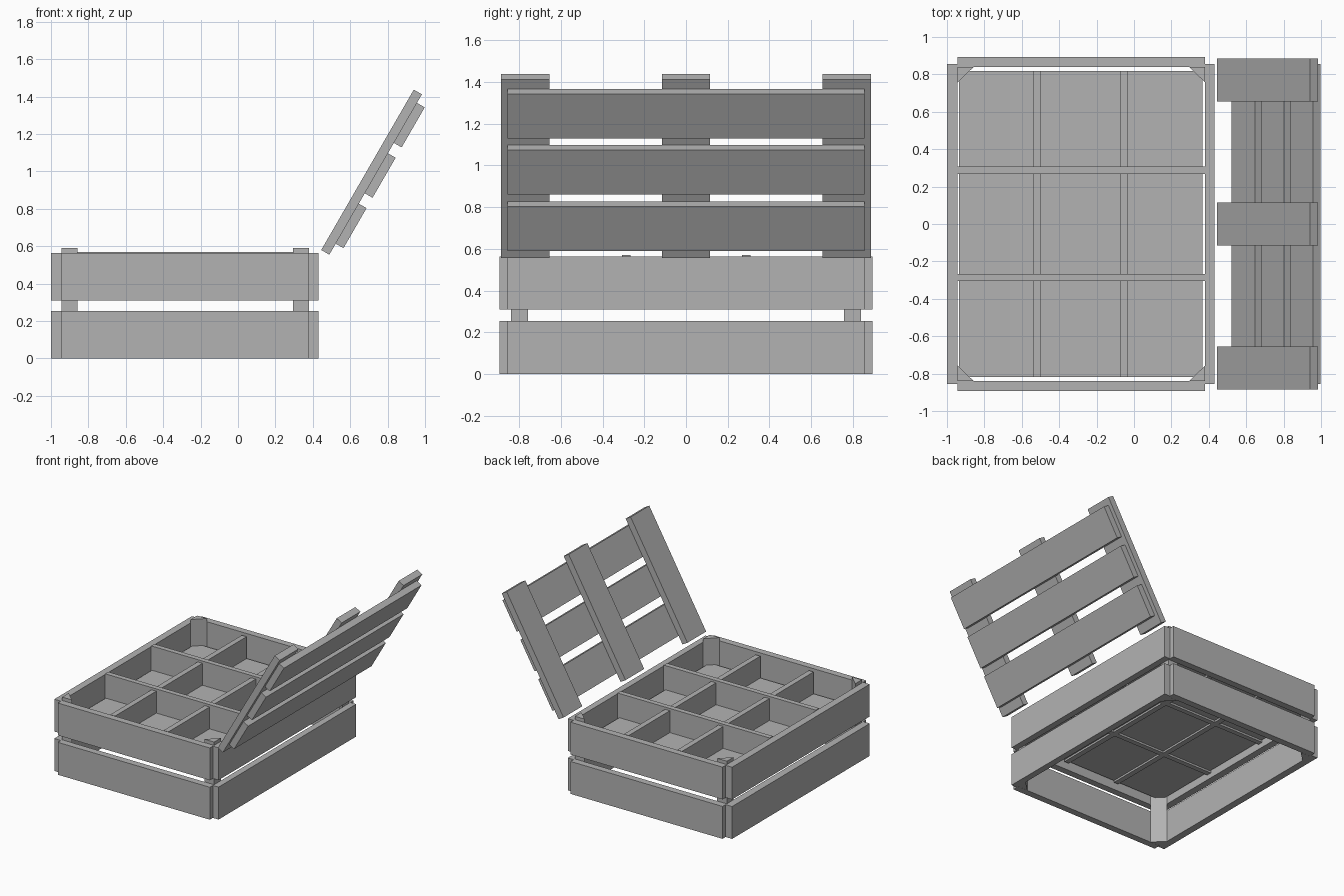
import bpy, bmesh
from math import radians
from mathutils import Matrix

if "Cube" in bpy.data.objects:
    bpy.data.objects.remove(bpy.data.objects["Cube"])

# Dark grey timber
timber = bpy.data.materials.new("timber")
timber.diffuse_color = (0.45, 0.45, 0.45, 1)
timber.use_nodes = True
timber.node_tree.nodes["Principled BSDF"].inputs["Base Color"].default_value = timber.diffuse_color


def finish(name, bm):
    bmesh.ops.recalc_face_normals(bm, faces=bm.faces)
    me = bpy.data.meshes.new(name)
    bm.to_mesh(me)
    bm.free()
    me.materials.append(timber)
    ob = bpy.data.objects.new(name, me)
    bpy.context.collection.objects.link(ob)
    return ob


def box(name, xr, yr, zr, matrix=Matrix()):
    """Box between the given (min, max) ranges, placed by a matrix."""
    bm = bmesh.new()
    bmesh.ops.create_cube(bm, size=1)
    for v in bm.verts:
        for i, (lo, hi) in enumerate((xr, yr, zr)):
            v.co[i] = lo if v.co[i] < 0 else hi
    bm.transform(matrix)
    return finish(name, bm)


def prism(name, pts, z0, z1):
    """Vertical prism from a plan outline."""
    bm = bmesh.new()
    face = bm.faces.new([bm.verts.new((x, y, z0)) for x, y in pts])
    ext = bmesh.ops.extrude_face_region(bm, geom=[face])["geom"]
    for v in ext:
        if isinstance(v, bmesh.types.BMVert):
            v.co.z = z1
    return finish(name, bm)


XL, XR, Y = -0.943, 0.38, 0.84   # inner faces of the crate walls

# Crate walls: two rows of boards on each side
for row, z in (("lower", (0, 0.255)), ("upper", (0.31, 0.564))):
    box(f"{row}_front_board", (XL, XR), (-0.893, -Y), z)
    box(f"{row}_back_board", (XL, XR), (Y, 0.893), z)
    box(f"{row}_left_board", (-1, XL), (-0.855, 0.855), z)
    box(f"{row}_right_board", (XR, 0.43), (-0.855, 0.855), z)

# Triangular corner posts
for x, sx in ((XL, 1), (XR, -1)):
    for sy in (-1, 1):
        y = sy * (Y - 0.001)
        prism("corner_post", [(x, y), (x + sx * 0.085, y), (x, y - sy * 0.082)], 0, 0.59)

# Raised floor panel
box("floor_panel", (-0.936, 0.365), (-0.817, 0.817), (0.365, 0.38))

# Compartment dividers
for y in (-0.286, 0.288):
    box("long_divider", (XL, XR), (y - 0.02, y + 0.02), (0.35, 0.57))
for x in (-0.518, -0.054):
    box("cross_divider", (x - 0.021, x + 0.021), (-0.817, 0.817), (0.35, 0.552))

# Lid leaning open: local x runs up the lid, local z points inward
lid = Matrix.Translation((0.445, 0, 0.58)) @ Matrix.Rotation(radians(-60), 4, 'Y')
for y in (-0.77, 0, 0.77):
    box("lid_batten", (0, 0.99), (y - 0.116, y + 0.116), (-0.05, 0), lid)
for x in (0.068, 0.379, 0.69):
    box("lid_slat", (x, x + 0.247), (-0.855, 0.855), (-0.098, -0.05), lid)
